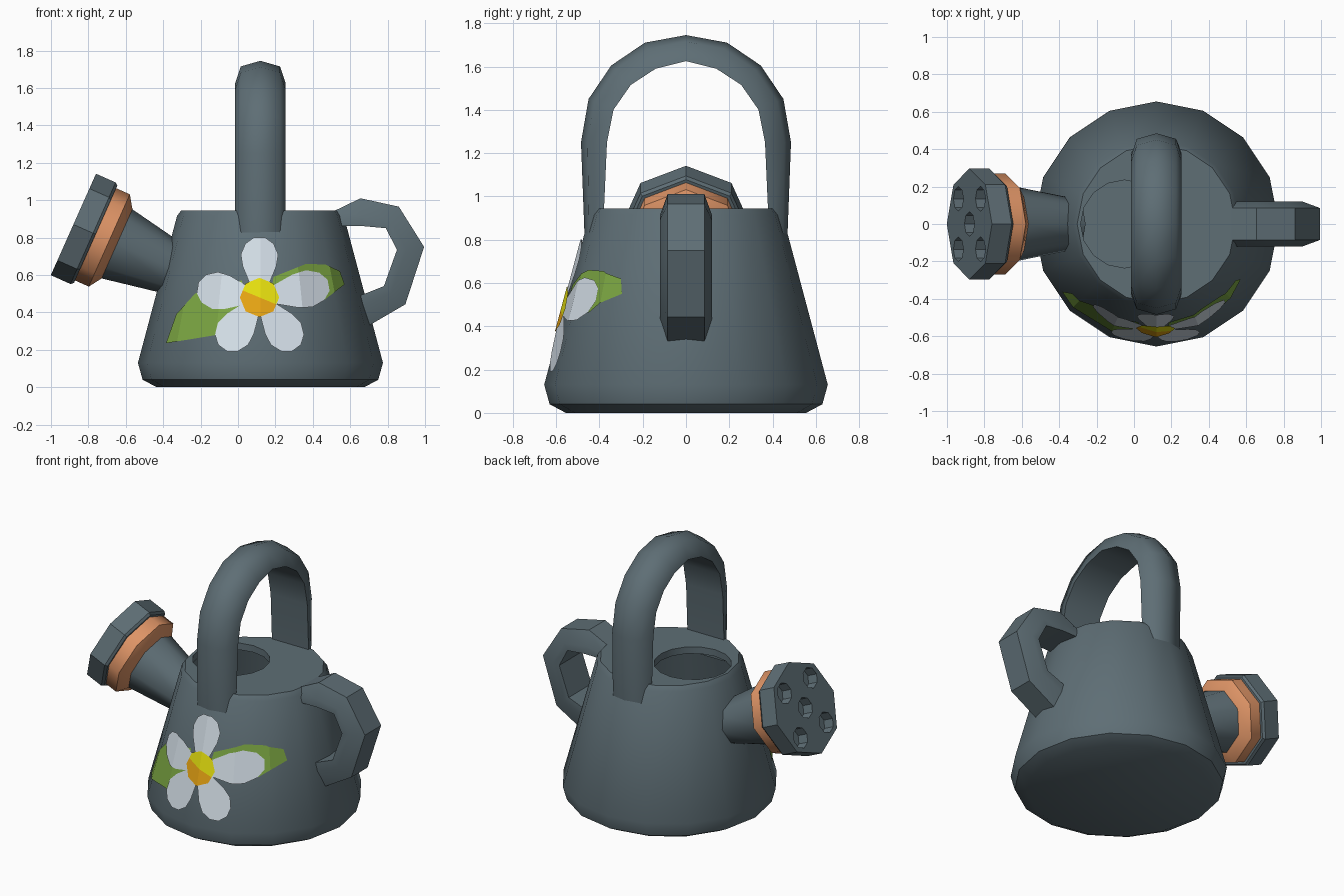
import bpy, bmesh, math
from mathutils import Matrix, Vector

if "Cube" in bpy.data.objects:
    bpy.data.objects.remove(bpy.data.objects["Cube"])

def material(name, rgb):
    m = bpy.data.materials.new(name)
    m.diffuse_color = (*rgb, 1)
    m.use_nodes = True
    m.node_tree.nodes["Principled BSDF"].inputs["Base Color"].default_value = m.diffuse_color
    return m

SLATE = material("slate_grey", (0.112, 0.156, 0.178))
COPPER = material("copper_orange", (0.74, 0.30, 0.135))
LEAF = material("leaf_green", (0.20, 0.38, 0.055))
PETAL = material("petal_white", (0.68, 0.76, 0.83))
YELLOW = material("yellow", (0.82, 0.77, 0.005))
AMBER = material("amber", (0.86, 0.40, 0.007))

def finish(name, bm, mats, angle=None):
    me = bpy.data.meshes.new(name)
    bm.to_mesh(me)
    bm.free()
    ob = bpy.data.objects.new(name, me)
    bpy.context.collection.objects.link(ob)
    for m in mats:
        me.materials.append(m)
    bpy.ops.object.select_all(action='DESELECT')
    ob.select_set(True)
    bpy.context.view_layer.objects.active = ob
    if angle:
        bpy.ops.object.shade_smooth_by_angle(angle=math.radians(angle))
    return ob

def skin(name, tubes, mat, angle=None, matrix=Matrix()):
    """Each tube is a list of point rings, skinned and capped at both ends."""
    bm = bmesh.new()
    for rings in tubes:
        vs = [[bm.verts.new(matrix @ Vector(p)) for p in r] for r in rings]
        n = len(vs[0])
        for a, b in zip(vs, vs[1:]):
            for i in range(n):
                j = (i + 1) % n
                bm.faces.new((a[i], a[j], b[j], b[i]))
        bm.faces.new(vs[0][::-1])
        bm.faces.new(vs[-1])
    bmesh.ops.recalc_face_normals(bm, faces=bm.faces[:])
    return finish(name, bm, [mat], angle)

def ring(n, r, z, cx=0, cy=0):
    return [(cx + r * math.cos(math.tau * i / n), cy + r * math.sin(math.tau * i / n), z)
            for i in range(n)]

# Body: tapered shell with an off-centre filling hole and a hollow inside
CX = 0.12
body = [(0.555, 0, CX), (0.63, 0.04, CX), (0.655, 0.13, CX), (0.446, 0.915, CX),
        (0.424, 0.945, CX), (0.235, 0.945, -0.05), (0.235, 0.90, -0.05),
        (0.415, 0.895, CX), (0.60, 0.15, CX)]
skin("body", [[ring(16, r, z, c) for r, z, c in body]], SLATE, 40)

# Handles: a cross-section (half width, fraction from inner to outer) along paired paths
def band(name, pairs, section, place, angle):
    rings = []
    for inner, outer in pairs:
        a, b = Vector(inner), Vector(outer)
        rings.append([place(w, *a.lerp(b, f)) for w, f in section])
    return skin(name, [rings], SLATE, angle)

half = [((0.385, 0.80), (0.468, 0.80)), ((0.365, 1.25), (0.485, 1.25)),
        ((0.335, 1.40), (0.45, 1.45)), ((0.255, 1.515), (0.345, 1.605)),
        ((0.14, 1.59), (0.19, 1.71))]
mirrored = [((-a[0], a[1]), (-b[0], b[1])) for a, b in half]
arch = half + [((0, 1.625), (0, 1.745))] + mirrored[::-1]
band("top_handle", arch,
     [(-0.135, 0), (0.135, 0), (0.105, 0.75), (0, 1), (-0.105, 0.75)],
     lambda w, y, z: (CX + w, y, z), 60)

side = [((0.52, 0.86), (0.52, 0.945)), ((0.66, 0.862), (0.655, 1.01)),
        ((0.79, 0.85), (0.86, 0.965)), ((0.85, 0.735), (0.995, 0.75)),
        ((0.78, 0.54), (0.895, 0.443)), ((0.59, 0.465), (0.67, 0.312))]
band("side_handle", side,
     [(-0.12, 0), (0.12, 0), (0.12, 0.35), (0.085, 1), (-0.085, 1), (-0.12, 0.35)],
     lambda w, x, z: (x, w, z), 35)

# Spout: neck, copper collar and sprinkler head along one tilted axis
AXIS = Matrix.Translation((-0.88, 0, 0.87)) @ Matrix.Rotation(math.radians(-66), 4, 'Y')
def spout_part(name, profile, mat, angle=None):
    return skin(name, [[ring(8, r, z) for r, z in profile]], mat, angle, AXIS)

spout_part("spout_neck", [(0.135, -0.62), (0.205, -0.24)], SLATE, 50)
spout_part("spout_collar", [(0.203, -0.255), (0.27, -0.21), (0.27, -0.11)], COPPER, 50)
head = spout_part("sprinkler_head", [(0.285, -0.13), (0.297, -0.115), (0.297, 0)], SLATE)

# Sprinkler holes
spots = [(0, 0)] + [(u, v) for u in (-0.145, 0.145) for v in (-0.135, 0.135)]
cutter = skin("hole_cutter", [[ring(8, 0.066, z, u, v) for z in (-0.07, 0.05)]
                              for u, v in spots], SLATE, None, AXIS)
cutter.hide_render = True
mod = head.modifiers.new("holes", 'BOOLEAN')
mod.operation, mod.solver, mod.object = 'DIFFERENCE', 'EXACT', cutter
bpy.context.view_layer.objects.active = head
bpy.ops.object.modifier_apply(modifier=mod.name)
bpy.data.objects.remove(cutter)

# Painted plates: flat outlines in x and z, cut at the body's facet edges and wrapped on
SLOPE = (0.655 - 0.446) / (0.915 - 0.13)
def plate(name, outlines, mats, offset, split=None):
    base = 0.655 + 0.13 * SLOPE + offset
    bm = bmesh.new()
    for pts in outlines:
        bm.faces.new([bm.verts.new((x, 0, z)) for x, z in pts])
    cuts = [((CX + s * base, 0, 0), (1, 0, s * SLOPE))
            for s in (math.sin(math.radians(22.5 * k)) for k in range(-3, 4))]
    for co, no in cuts + ([split] if split else []):
        bmesh.ops.bisect_plane(bm, geom=bm.verts[:] + bm.edges[:] + bm.faces[:],
                               plane_co=co, plane_no=no, dist=1e-5)
    if split:
        for f in bm.faces:
            above = (f.calc_center_median() - Vector(split[0])).dot(Vector(split[1])) > 0
            f.material_index = 0 if above else 1
    step = math.radians(22.5)
    for v in bm.verts:
        r = base - SLOPE * v.co.z
        t = (v.co.x - CX) / r
        k = math.floor(math.asin(t) / step + 1e-4)
        s0, s1 = math.sin(k * step), math.sin((k + 1) * step)
        c0, c1 = math.cos(k * step), math.cos((k + 1) * step)
        v.co.y = -r * (c0 + (c1 - c0) * (t - s0) / (s1 - s0))
    return finish(name, bm, mats)

# Leaves
left_leaf = [(-0.385, 0.235), (-0.08, 0.285), (0.06, 0.42), (0.02, 0.57),
             (-0.10, 0.555), (-0.23, 0.50), (-0.33, 0.39)]
right_leaf = [(0.17, 0.46), (0.33, 0.44), (0.46, 0.465), (0.57, 0.55), (0.545, 0.62),
              (0.47, 0.655), (0.365, 0.66), (0.19, 0.59)]
plate("leaves", [left_leaf, right_leaf], [LEAF], 0.006)

# Petals
FX, FZ = 0.115, 0.48
shape = [(0.18, -0.045), (0.52, -0.09), (0.72, -0.1), (0.9, -0.075), (1, -0.03)]
shape += [(u, -v) for u, v in reversed(shape)]
petals = []
for deg, length in ((90, 0.32), (10, 0.375), (-54, 0.335), (-126, 0.335), (171, 0.335)):
    c, s = math.cos(math.radians(deg)), math.sin(math.radians(deg))
    petals.append([(FX + c * u * length - s * v, FZ + s * u * length + c * v)
                   for u, v in shape])
plate("petals", petals, [PETAL], 0.011)

# Flower centre: yellow above, amber below
disc = [(x, z) for x, z, _ in ring(8, 0.105, 0, FX, FZ)]
plate("flower_centre", [disc], [YELLOW, AMBER], 0.016, ((FX, 0, FZ), (0.38, 0, 0.92)))
